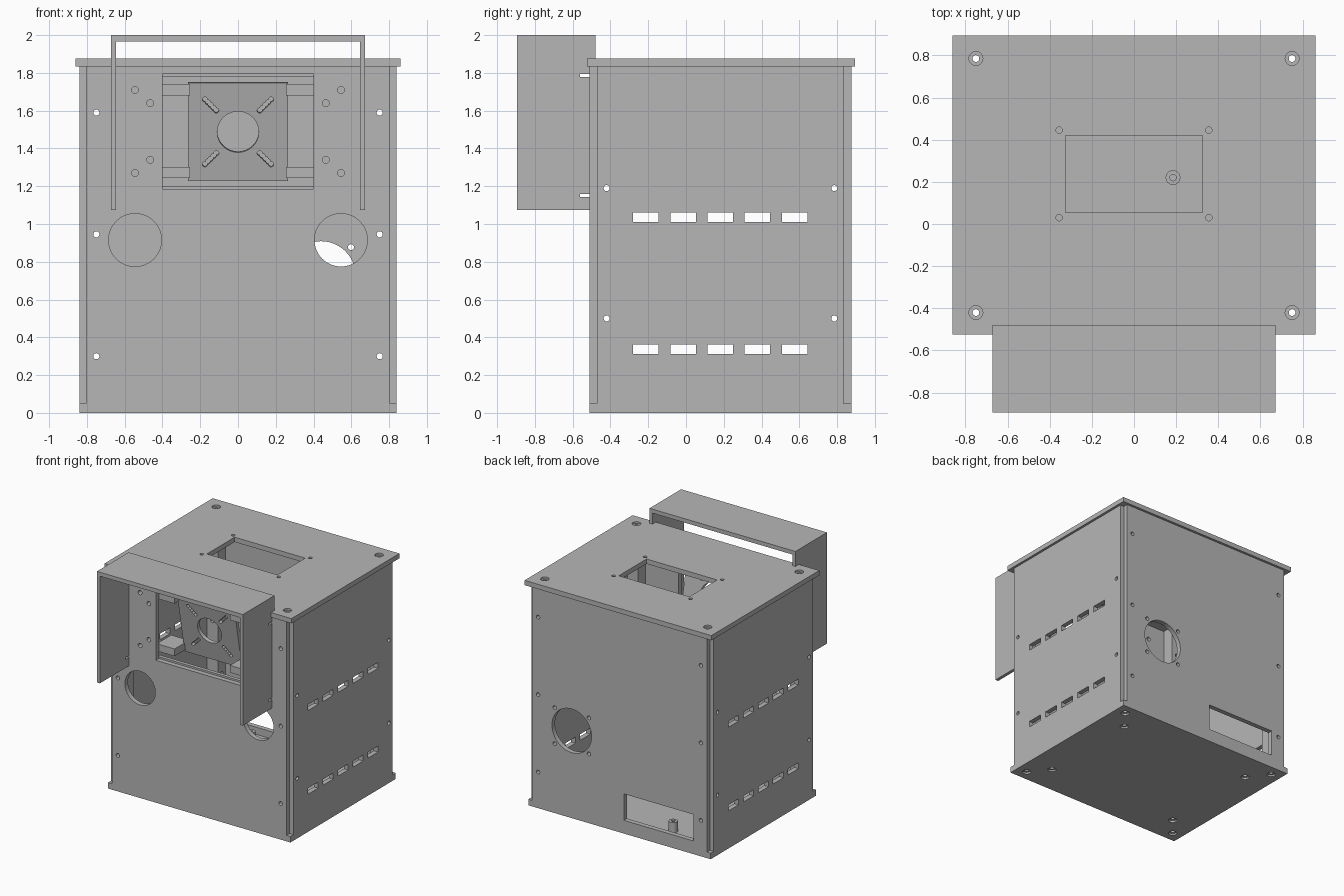
import bpy, bmesh, math
from mathutils import Matrix, Vector

cube = bpy.data.objects.get("Cube")
if cube:
    bpy.data.objects.remove(cube, do_unlink=True)

grey = bpy.data.materials.new("plain grey")
grey.use_nodes = True
grey.diffuse_color = (0.47, 0.47, 0.47, 1)
grey.node_tree.nodes["Principled BSDF"].inputs["Base Color"].default_value = (0.47, 0.47, 0.47, 1)


def box_geo(bm, lo, hi):
    lo, hi = Vector(lo), Vector(hi)
    m = Matrix.Translation((lo + hi) / 2) @ Matrix.Diagonal((*(hi - lo), 1))
    bmesh.ops.create_cube(bm, size=1, matrix=m)


def rod_geo(bm, at, r, length, axis="Z"):
    turn = {"X": Matrix.Rotation(math.pi / 2, 4, "Y"),
            "Y": Matrix.Rotation(math.pi / 2, 4, "X"), "Z": Matrix.Identity(4)}[axis]
    bmesh.ops.create_cone(bm, cap_ends=True, segments=48 if r > 0.1 else 24, radius1=r,
                          radius2=r, depth=length, matrix=Matrix.Translation(at) @ turn)


def make(name, bm):
    me = bpy.data.meshes.new(name)
    bm.to_mesh(me)
    bm.free()
    me.materials.append(grey)
    ob = bpy.data.objects.new(name, me)
    bpy.context.collection.objects.link(ob)
    return ob


def box(name, lo, hi):
    bm = bmesh.new()
    box_geo(bm, lo, hi)
    return make(name, bm)


def cut(ob, boxes=(), rods=()):
    """Subtract a set of separate boxes and rods in one pass."""
    bm = bmesh.new()
    for b in boxes:
        box_geo(bm, *b)
    for r in rods:
        rod_geo(bm, *r)
    tool = make("cutter", bm)
    mod = ob.modifiers.new("cut", "BOOLEAN")
    mod.operation, mod.solver, mod.object = "DIFFERENCE", "EXACT", tool
    bpy.context.view_layer.update()
    me = bpy.data.meshes.new_from_object(ob.evaluated_get(bpy.context.evaluated_depsgraph_get()))
    ob.modifiers.clear()
    ob.data = me
    bpy.data.objects.remove(tool, do_unlink=True)


W, F, B, T = 0.84, -0.51, 0.875, 0.04      # half width, front, back, sheet thickness
TOP = 1.835
PX, PF, PB = 0.75, -0.42, 0.785            # corner post centres
FACE_Z, SIDE_Z = (0.3, 0.945, 1.59), (0.5, 1.19)
corners = [(x, y) for x in (-PX, PX) for y in (PF, PB)]
face_screws = [((x, 0, z), 0.016, 4, "Y") for x in (-PX, PX) for z in FACE_Z]
side_screws = [((0, y, z), 0.016, 4, "X") for y in (PF, PB) for z in SIDE_Z]
post_bores = [((x, y, 1), 0.016, 4, "Z") for x, y in corners]

# Floor with counterbored corner and foot holes
floor = box("floor_plate", (-W, F, 0), (W, B, 0.05))
feet = [(x, y) for x in (-0.62, 0.62) for y in (-0.265, 0.62)]
cut(floor, rods=[((x, y, 0), 0.033, 0.03) for x, y in corners + feet])
cut(floor, rods=[((x, y, 0), 0.016, 1) for x, y in corners + feet])

# Lid with access opening
lid = box("lid_plate", (-0.86, -0.525, TOP), (0.86, 0.895, 1.875))
cut(lid, [((-0.325, 0.055, 1.7), (0.325, 0.42, 2))],
    [((x, y, 1.875), 0.033, 0.03) for x, y in corners]
    + [((x, y, 1.85), 0.015, 0.3) for x in (-0.355, 0.355) for y in (0.03, 0.445)])
cut(lid, rods=post_bores)

# Corner posts, drilled on all three axes
for i, (x, y) in enumerate(corners):
    post = box(f"corner_post_{i + 1}", (x - 0.05, y - 0.05, 0.05), (x + 0.05, y + 0.05, TOP))
    for bores in (post_bores, face_screws, side_screws):
        cut(post, rods=bores)

# Front panel: window, two round ports and fixing holes
front = box("front_panel", (-0.805, F, 0.005), (0.805, F + T, TOP))
ports = [((s * 0.545, F, 0.915), 0.14, 0.4, "Y") for s in (-1, 1)]
fixings = [((s * x, F, z), 0.018, 0.4, "Y") for s in (-1, 1)
           for x, z in ((0.545, 1.71), (0.465, 1.64), (0.465, 1.34), (0.545, 1.27))]
cut(front, [((-0.4, -0.7, 1.185), (0.4, -0.3, 1.795))], ports + fixings + face_screws)

# Back panel: fan port and connector opening
back = box("back_panel", (-0.805, B - T, 0.005), (0.805, B, TOP))
fan = [((0.44, B, 0.727), 0.182, 0.4, "Y")]
fan += [((0.44 + sx * 0.158, B, 0.727 + sz * 0.15), 0.016, 0.4, "Y")
        for sx in (-1, 1) for sz in (-1, 1)]
cut(back, [((-0.68, 0.7, 0.11), (-0.04, 1, 0.33))], fan + face_screws)

# Side panels with two rows of vents
vents = [((-2, -0.28 + i * 0.197, z), (2, -0.145 + i * 0.197, z + 0.05))
         for i in range(5) for z in (0.313, 1.01)]
for name, x in (("left_panel", W - T / 2), ("right_panel", T / 2 - W)):
    side = box(name, (x - T / 2, F + T, 0.005), (x + T / 2, B - T, TOP))
    cut(side, vents, side_screws)

# Hood: bent sheet over the window, with rear slits in its cheeks
hood = box("hood", (-0.672, -0.895, 1.075), (0.672, -0.48, 2))
cut(hood, [((-0.645, -1, 1), (0.645, 0, 1.967))])
cut(hood, [((-1, -0.56, z - 0.008), (1, -0.4, z + 0.008)) for z in (1.152, 1.787)])

# Tilted mounting plate behind the window, with four scalloped adjustment slots
plate = box("mounting_plate", (-0.265, -0.015, -0.265), (0.265, 0.015, 0.265))
cut(plate, rods=[((0, 0, 0), 0.11, 0.3, "Y")])
for step in range(5):
    d = 0.115 + step * 0.015
    cut(plate, rods=[((sx * d, 0, sz * d), 0.0135, 0.3, "Y") for sx in (-1, 1) for sz in (-1, 1)])
plate.location = (0, -0.36, 1.49)
plate.rotation_euler = (0.19, 0, 0)

# Bracket arms and slim rails that carry the plate
for side, s in (("left", 1), ("right", -1)):
    for level, z, y in (("upper", 1.71, -0.41), ("lower", 1.273, -0.32)):
        a, b = sorted((s * 0.255, s * 0.42))
        box(f"{side}_{level}_arm", (a, -0.47, z - 0.03), (b, y + 0.04, z + 0.03))
for name, z in (("upper_rail", 1.79), ("lower_rail", 1.19)):
    box(name, (-0.42, -0.47, z - 0.01), (0.42, -0.44, z + 0.01))

# Hollow standoffs on the floor
for i, (x, y) in enumerate(((0.185, 0.22), (-0.38, 0.71))):
    bm = bmesh.new()
    rod_geo(bm, (x, y, 0.09), 0.035, 0.09)
    post = make(f"standoff_{i + 1}", bm)
    cut(post, rods=[((x, y, 0.14), 0.015, 0.1)])

# Smooth round walls, crisp edges
for ob in bpy.context.collection.objects:
    if ob.type == "MESH" and grey.name in ob.data.materials:
        ob.data.shade_smooth()
        ob.data.set_sharp_from_angle(angle=math.radians(30))
